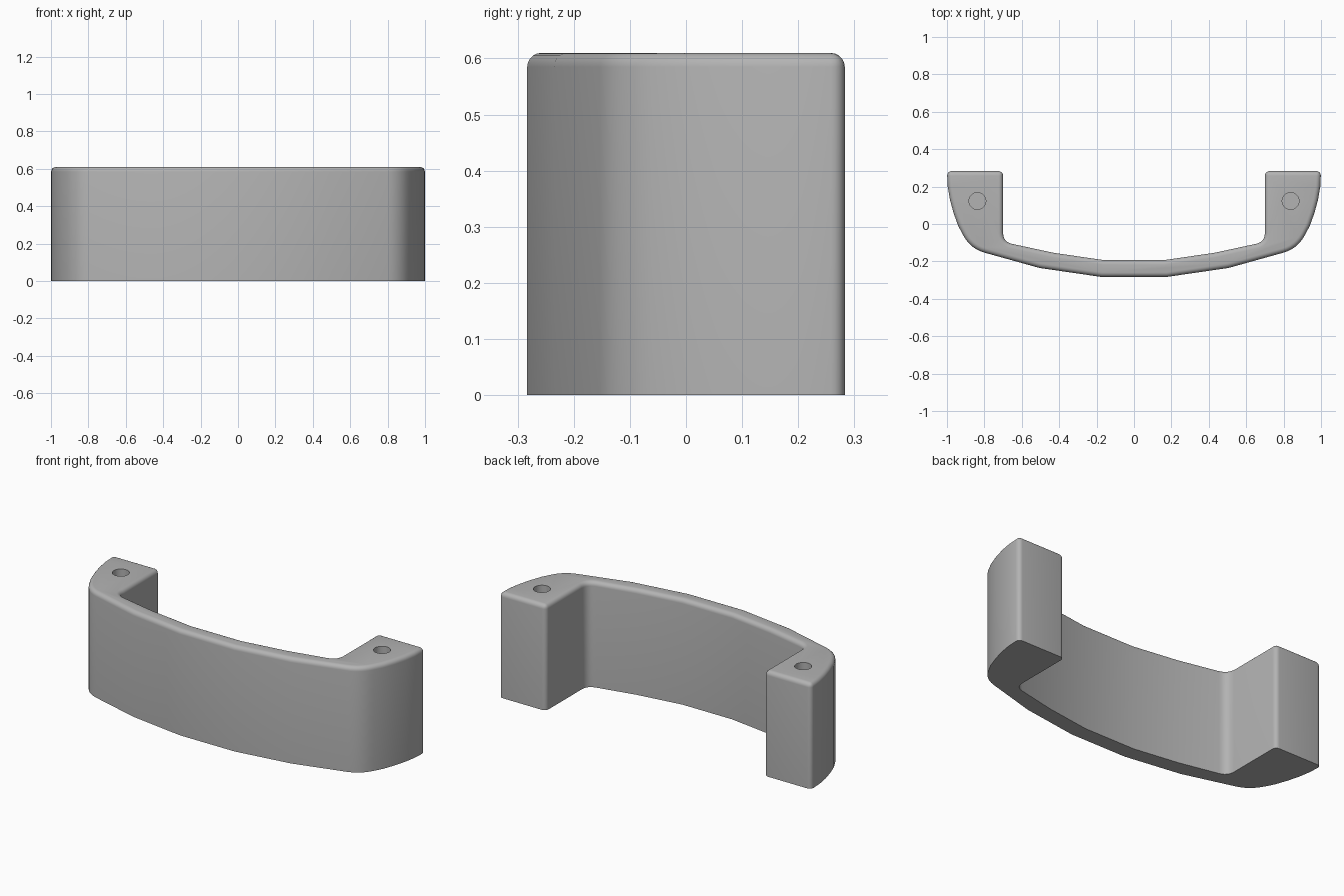
import bpy
import bmesh
from math import pi
from mathutils import Vector

cube = bpy.data.objects.get("Cube")
if cube:
    bpy.data.objects.remove(cube)

HEIGHT = 0.61
ROUND = 0.025

grey = bpy.data.materials.new("satin grey")
grey.use_nodes = True
colour = (0.45, 0.45, 0.45, 1)
grey.diffuse_color = colour
grey.node_tree.nodes["Principled BSDF"].inputs["Base Color"].default_value = colour


def fillet(before, corner, after, reach, steps=6):
    """Points of a curve that rounds off a corner."""
    c = Vector(corner)
    a = c + (Vector(before) - c).normalized() * reach
    b = c + (Vector(after) - c).normalized() * reach
    ts = [i / steps for i in range(steps + 1)]
    return [tuple(a * (1 - t) ** 2 + c * 2 * t * (1 - t) + b * t * t) for t in ts]


# Half outline seen from above: grip front, leg side, leg back, grip inside
half = [(0.175, -0.283), (0.505, -0.235)]
half += fillet(half[-1], (0.875, -0.132), (0.94, -0.01), 0.08)
half += [(0.94, -0.01), (0.965, 0.06), (0.984, 0.13), (0.996, 0.20), (1, 0.283), (0.70, 0.283)]
half += fillet(half[-1], (0.70, -0.096), (0.425, -0.155), 0.05)
half += [(0.425, -0.155), (0.16, -0.193)]
outline = half + [(-x, y) for x, y in reversed(half)]

# Handle body, extruded upwards
bm = bmesh.new()
base = bm.faces.new([bm.verts.new((x, y, 0)) for x, y in outline])
top = bmesh.ops.extrude_face_region(bm, geom=[base])["geom"]
bmesh.ops.translate(bm, vec=(0, 0, HEIGHT), verts=[v for v in top if isinstance(v, bmesh.types.BMVert)])
bmesh.ops.recalc_face_normals(bm, faces=bm.faces)


def is_rounded(edge):
    a, b = (v.co for v in edge.verts)
    top_rim = min(a.z, b.z) > HEIGHT / 2
    back_corner = abs(a.z - b.z) > HEIGHT / 2 and a.y > 0.28
    return top_rim or back_corner


# Soft top rim and back corners, sharp underside
bmesh.ops.bevel(bm, geom=[e for e in bm.edges if is_rounded(e)], offset=ROUND,
                segments=5, profile=0.5, affect='EDGES', clamp_overlap=True)
mesh = bpy.data.meshes.new("handle")
bm.to_mesh(mesh)
bm.free()
mesh.materials.append(grey)
handle = bpy.data.objects.new("handle", mesh)
bpy.context.collection.objects.link(handle)

# Blind screw holes in the legs
for side in (-1, 1):
    bpy.ops.mesh.primitive_cylinder_add(vertices=32, radius=0.045, depth=HEIGHT,
                                        location=(side * 0.837, 0.123, HEIGHT / 2 + 0.02))
    cutter = bpy.context.object
    cutter.name = "hole_cutter"
    cutter.hide_render = True
    cutter.data.materials.append(grey)
    bpy.context.view_layer.objects.active = handle
    cut = handle.modifiers.new("screw hole", 'BOOLEAN')
    cut.operation = 'DIFFERENCE'
    cut.solver = 'EXACT'
    cut.object = cutter
    bpy.ops.object.modifier_apply(modifier=cut.name)
    bpy.data.objects.remove(cutter)

bpy.ops.object.select_all(action='DESELECT')
handle.select_set(True)
bpy.context.view_layer.objects.active = handle
bpy.ops.object.shade_smooth_by_angle(angle=pi / 6)
